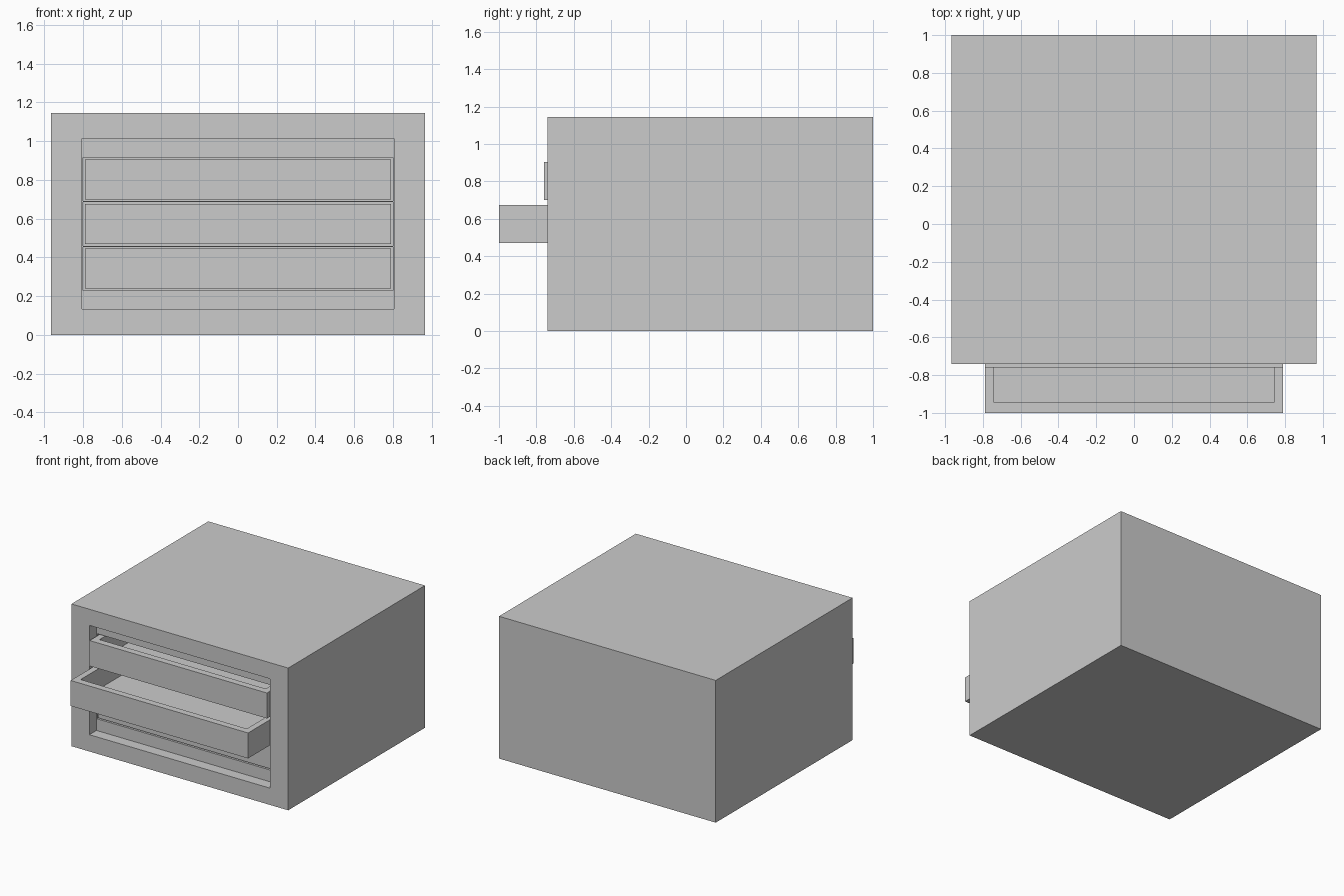
import bpy, bmesh

if "Cube" in bpy.data.objects:
    bpy.data.objects.remove(bpy.data.objects["Cube"])


def box(name, x, y, z):
    """Box from (min, max) pairs."""
    bm = bmesh.new()
    bmesh.ops.create_cube(bm, size=1)
    for v in bm.verts:
        v.co = [r[0] if c < 0 else r[1] for c, r in zip(v.co, (x, y, z))]
    mesh = bpy.data.meshes.new(name)
    bm.to_mesh(mesh)
    bm.free()
    ob = bpy.data.objects.new(name, mesh)
    bpy.context.collection.objects.link(ob)
    return ob


def cut(target, cutter):
    """Subtract the cutter, apply the result and remove the cutter."""
    cutter.hide_render = True
    mod = target.modifiers.new("cut", 'BOOLEAN')
    mod.operation = 'DIFFERENCE'
    mod.solver = 'EXACT'
    mod.object = cutter
    bpy.context.view_layer.objects.active = target
    bpy.ops.object.modifier_apply(modifier=mod.name)
    bpy.data.objects.remove(cutter, do_unlink=True)


FRONT, PANEL = -0.74, -0.65
LENGTH, HEIGHT, WALL, GAP = 1.45, 0.205, 0.05, 0.01

# Cabinet with a recessed front panel
cabinet = box("cabinet", (-0.965, 0.965), (FRONT, 1.0), (0, 1.145))
cut(cabinet, box("recess", (-0.805, 0.805), (FRONT - 0.1, PANEL), (0.135, 1.015)))

# Open-topped drawers, each in its own slot, pulled out by different amounts
drawers = [("bottom_drawer", 0.24, PANEL), ("middle_drawer", 0.47, -1.0),
           ("top_drawer", 0.70, -0.76)]
for name, z, y in drawers:
    top = z + HEIGHT
    cut(cabinet, box("slot", (-0.80, 0.80), (PANEL - 0.02, PANEL + LENGTH + 0.05),
                     (z - GAP, top + GAP)))
    drawer = box(name, (-0.79, 0.79), (y, y + LENGTH), (z, top))
    cut(drawer, box("hollow", (-0.79 + WALL, 0.79 - WALL),
                    (y + WALL + 0.005, y + LENGTH - WALL), (z + 0.04, top + 0.1)))
